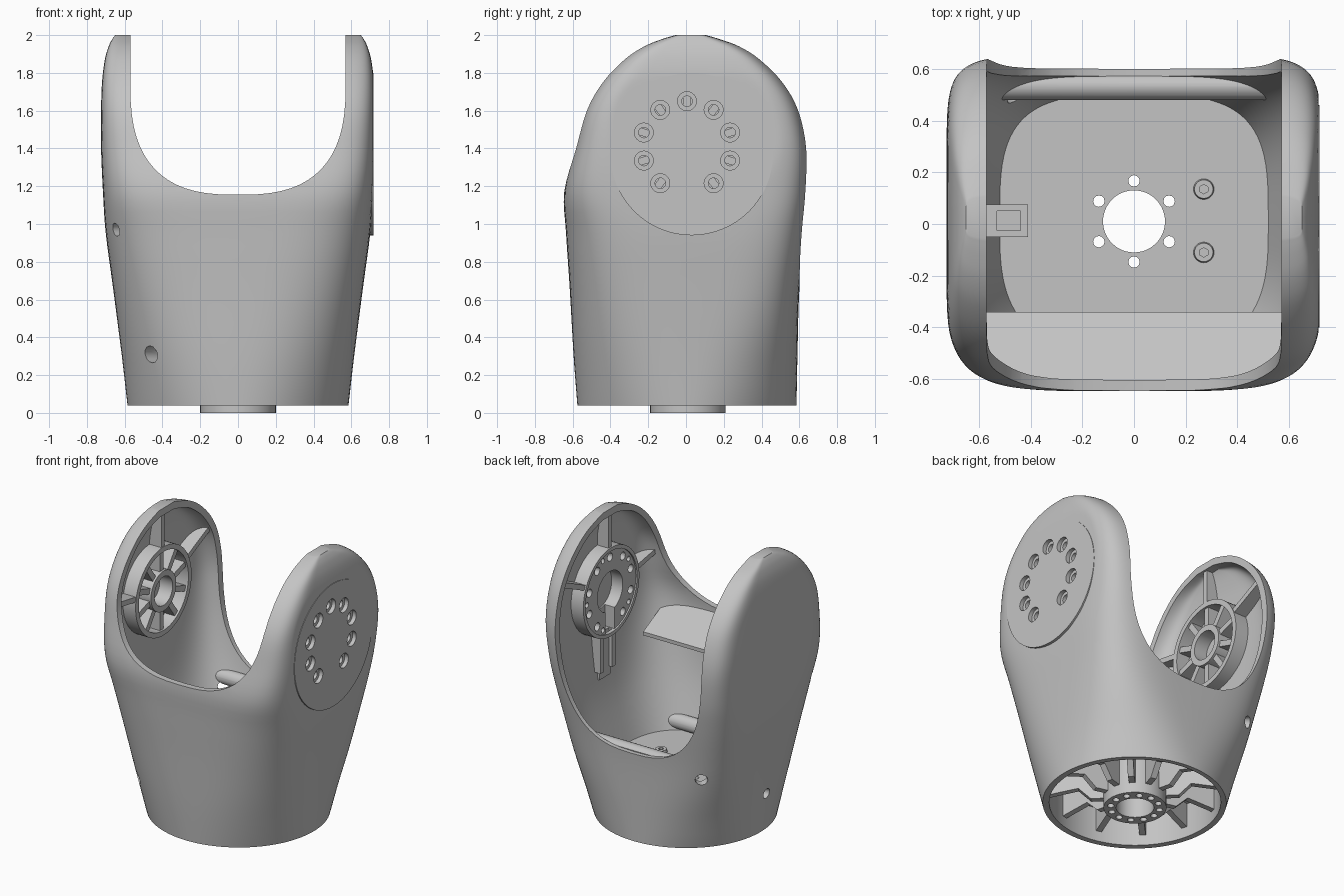
import bpy, bmesh, math
from mathutils import Vector, Matrix

if "Cube" in bpy.data.objects:
    bpy.data.objects.remove(bpy.data.objects["Cube"])

GREY = bpy.data.materials.new("light grey metal")
GREY.use_nodes = True
GREY.diffuse_color = (0.55, 0.55, 0.55, 1)
GREY.node_tree.nodes["Principled BSDF"].inputs["Base Color"].default_value = (0.55, 0.55, 0.55, 1)


def add(name, bm):
    bmesh.ops.recalc_face_normals(bm, faces=bm.faces)
    mesh = bpy.data.meshes.new(name)
    bm.to_mesh(mesh)
    bm.free()
    mesh.materials.append(GREY)
    ob = bpy.data.objects.new(name, mesh)
    bpy.context.collection.objects.link(ob)
    return ob


def skin(name, rings):
    """Closed solid through matching rings of points."""
    bm = bmesh.new()
    loops = [[bm.verts.new(p) for p in ring] for ring in rings]
    n = len(loops[0])
    for a, b in zip(loops, loops[1:]):
        for i in range(n):
            j = (i + 1) % n
            bm.faces.new((a[i], a[j], b[j], b[i]))
    bm.faces.new(loops[0])
    bm.faces.new(loops[-1])
    return add(name, bm)


def cyl(name, start, end, r, r2=None, sides=48):
    start, end = Vector(start), Vector(end)
    d = end - start
    bm = bmesh.new()
    m = Matrix.Translation((start + end) / 2) @ d.to_track_quat("Z", "Y").to_matrix().to_4x4()
    bmesh.ops.create_cone(bm, cap_ends=True, segments=sides, radius1=r,
                          radius2=r if r2 is None else r2, depth=d.length, matrix=m)
    return add(name, bm)


def box(name, lo, hi, m=Matrix()):
    lo, hi = Vector(lo), Vector(hi)
    bm = bmesh.new()
    bmesh.ops.create_cube(bm, size=1, matrix=m @ Matrix.Translation((lo + hi) / 2) @ Matrix.Diagonal((*(hi - lo), 1)))
    return add(name, bm)


def boolean(ob, tool, op="DIFFERENCE", keep=False):
    mod = ob.modifiers.new("cut", "BOOLEAN")
    mod.operation, mod.object, mod.solver = op, tool, "EXACT"
    bpy.context.view_layer.objects.active = ob
    bpy.ops.object.modifier_apply(modifier=mod.name)
    if not keep:
        bpy.data.objects.remove(tool)
    return ob


def corner(w, n):
    """Point on a unit superellipse."""
    c, s = math.cos(w), math.sin(w)
    return math.copysign(abs(c) ** (2 / n), c), math.copysign(abs(s) ** (2 / n), s)


def body_loft(name, rows, flat, steps=4, sides=96):
    """Sections (z, half width, front, back, front and back squareness) smoothed along z."""
    rings = []
    last = len(rows) - 1
    for i in range(last):
        p = [rows[max(0, min(last, i + k))] for k in (-1, 0, 1, 2)]
        for s in range(steps + (i == last - 1)):
            t = s / steps
            z, a, f, b, nf, nb = [0.5 * (2 * q1 + (q2 - q0) * t + (2 * q0 - 5 * q1 + 4 * q2 - q3) * t * t
                                         + (3 * q1 - q0 - 3 * q2 + q3) * t ** 3)
                                  for q0, q1, q2, q3 in zip(*p)]
            unit = [corner(2 * math.pi * k / sides, nb if k < sides / 2 else nf) for k in range(sides)]
            rings.append([(min(a * x, flat), (b + f) / 2 + (b - f) / 2 * y, z) for x, y in unit])
    return skin(name, rings)


# Outer form and the cavity inside it
outer = [(.04, .585, -.575, .585, 2, 2), (.3, .615, -.595, .59, 2.4, 2.7), (.65, .66, -.615, .6, 3.1, 4.2),
         (.95, .7, -.635, .63, 4, 5.5), (1.17, .715, -.645, .648, 5.4, 7), (1.4, .725, -.59, .648, 7, 8),
         (1.6, .725, -.535, .605, 8, 8), (1.75, .72, -.45, .52, 8, 8), (1.87, .705, -.335, .4, 8, 8),
         (1.94, .685, -.23, .29, 8, 8), (1.98, .665, -.13, .18, 8, 8), (2, .65, -.06, .11, 8, 8)]
inner = [(.33, .52, -.5, .5, 3, 3.5), (.65, .61, -.575, .57, 3.1, 4), (.95, .655, -.6, .6, 4, 5.5),
         (1.2, .675, -.6, .61, 5.4, 7), (1.4, .68, -.545, .605, 7, 8), (1.6, .68, -.49, .56, 8, 8),
         (1.75, .675, -.4, .465, 8, 8), (1.85, .66, -.3, .355, 8, 8), (1.91, .645, -.195, .25, 8, 8),
         (1.95, .63, -.06, .11, 8, 8)]
shell = body_loft("fork_shell", outer, .715)
cavity = body_loft("cavity_helper", inner, .67)
cavity.hide_render = True
# Flat round pad on the outside of one cheek
boolean(shell, cyl("pad", (.6, .03, 1.37), (.718, .03, 1.37), .43, sides=64), "UNION")
boolean(shell, cavity, keep=True)


# U-shaped opening, shallow at the front and deep at the back
def opening(y, low, height):
    arc = [corner(math.pi * k / 32, 2.7) for k in range(33)]
    return [(.57, y, 2.2)] + [(.57 * u, y, low + height * (1 - v)) for u, v in arc] + [(-.57, y, 2.2)]


front, back = (1.155, .6), (.66, .85)
boolean(shell, skin("notch", [opening(-1, *front), opening(-.2, *front),
                              opening(.35, *back), opening(1, *back)]))

# Hollow underside and bore through the floor
CY = .01
boolean(shell, cyl("under", (0, CY, -.1), (0, CY, .28), .545, sides=72))
boolean(shell, cyl("bore", (0, CY, -.1), (0, CY, .5), .12))
hub = cyl("base_hub", (0, CY, 0), (0, CY, .31), .2)
boolean(hub, cyl("bore", (0, CY, -.1), (0, CY, .5), .12))
for k in range(12):
    a = math.radians(30 * k + 30)
    x, y = .157 * math.sin(a), CY + .157 * math.cos(a)
    boolean(hub, cyl("bolt_hole", (x, y, -.1), (x, y, .5 if k % 2 else .1), .022, sides=12))
    if k % 2:
        boolean(shell, cyl("bolt_hole", (x, y, .2), (x, y, .5), .022, sides=12))
    # Stepped radial rib of the underside
    prof = [(.17, .07), (.28, .07), (.36, .15), (.56, .11), (.56, .3), (.17, .3)]
    rib = skin("base_rib", [[(r, s * .02, z) for r, z in prof] for s in (-1, 1)])
    rib.matrix_world = Matrix.Translation((0, CY, 0)) @ Matrix.Rotation(a + .26, 4, "Z")

# Floor screws
for y in (-.11, .135):
    screw = cyl("floor_screw", (.27, y, .32), (.27, y, .35), .042, .036, 24)
    boolean(screw, cyl("socket", (.27, y, .335), (.27, y, .4), .018, sides=6))

# Side ports through the wall
for p, r in (((-.62, -.45, .97), .035), ((-.44, -.43, .31), .045),
             ((-.61, -.01, .31), .035), ((-.49, .53, .58), .04)):
    d = Vector((p[0], p[1], 0)).normalized() * .08
    boolean(shell, cyl("port", Vector(p) - d, Vector(p) + d, r, sides=12))

# Joint bolt pattern: ten places, the lowest left out
JY, JZ = .005, 1.41


def polar(x, r, deg):
    a = math.radians(deg)
    return (x, JY + r * math.cos(a), JZ + r * math.sin(a))


flange = cyl("joint_flange", polar(.585, 0, 0), polar(.69, 0, 0), .31, sides=64)
boolean(flange, cyl("bore", polar(.5, 0, 0), polar(.67, 0, 0), .14))
boolean(flange, box("slot", (.5, JY - .05, JZ - .4), (.66, JY + .05, JZ)))
for k in range(10):
    deg = 90 + 36 * k
    if k != 5:
        boolean(shell, cyl("counterbore", polar(.64, .24, deg), polar(.8, .24, deg), .05, sides=24))
        boolean(flange, cyl("bolt_hole", polar(.5, .24, deg), polar(.8, .24, deg), .028, sides=16))
    if k % 2:
        boolean(flange, cyl("pin_hole", polar(.5, .255, deg + 18), polar(.62, .255, deg + 18), .018, sides=12))
flange_lip = cyl("flange_lip", polar(.575, 0, 0), polar(.6, 0, 0), .31, sides=64)
boolean(flange_lip, cyl("bore", polar(.5, 0, 0), polar(.7, 0, 0), .285, sides=64))

# Spoked bearing hub on the opposite cheek
for name, r, hole in (("bearing_outer_ring", .31, .275), ("bearing_inner_ring", .14, .1)):
    ring = cyl(name, polar(-.69, 0, 0), polar(-.58, 0, 0), r, sides=64)
    boolean(ring, cyl("bore", polar(-.8, 0, 0), polar(-.5, 0, 0), hole))
for k in range(10):
    m = Matrix.Translation((0, JY, JZ)) @ Matrix.Rotation(math.radians(36 * k + 18), 4, "X")
    box("bearing_spoke", (-.69, .125, -.02), (-.595, .285, .02), m)

# Ribs joining each hub to the cheek rim
for side in (-1, 1):
    for deg in (90, 25, 170):
        m = Matrix.Translation((0, JY, JZ)) @ Matrix.Rotation(math.radians(deg), 4, "X")
        xs = sorted((side * .585, side * .7))
        boolean(box("cheek_rib", (xs[0], .295, -.018), (xs[1], .75, .018), m), cavity, "INTERSECT", True)

# Cable bracket below the flange
for y in (-.075, .055):
    box("cable_bracket_rail", (.6, JY + y - .01, .86), (.67, JY + y + .03, 1.13))
box("cable_bracket_base", (.625, JY - .06, .8), (.66, JY + .06, 1.13))
# Cable clip on the opposite wall
clip = box("cable_clip", (-.62, -.05, .55), (-.41, .075, .65))
boolean(clip, box("gap", (-.53, -.025, .6), (-.44, .05, .8)))

# Sloping front shelf and cross bars, trimmed to the inside of the wall
slope = [(-.62, 1.14), (-.34, 1.0), (-.34, .975), (-.62, 1.1)]
shelf = skin("front_shelf", [[(x, y, z) for y, z in slope] for x in (-.57, .57)])
boolean(shelf, cavity, "INTERSECT", True)
for name, y, z in (("rear_bar", .53, .64), ("front_bar", -.46, .38)):
    boolean(cyl(name, (-.54, y, z), (.54, y, z), .05, sides=24), cavity, "INTERSECT", True)

bpy.data.objects.remove(cavity)
bpy.ops.object.select_all(action="DESELECT")
for ob in bpy.context.collection.objects:
    if ob.type == "MESH" and GREY.name in ob.data.materials:
        ob.select_set(True)
        bpy.context.view_layer.objects.active = ob
bpy.ops.object.shade_smooth_by_angle(angle=math.radians(35))
